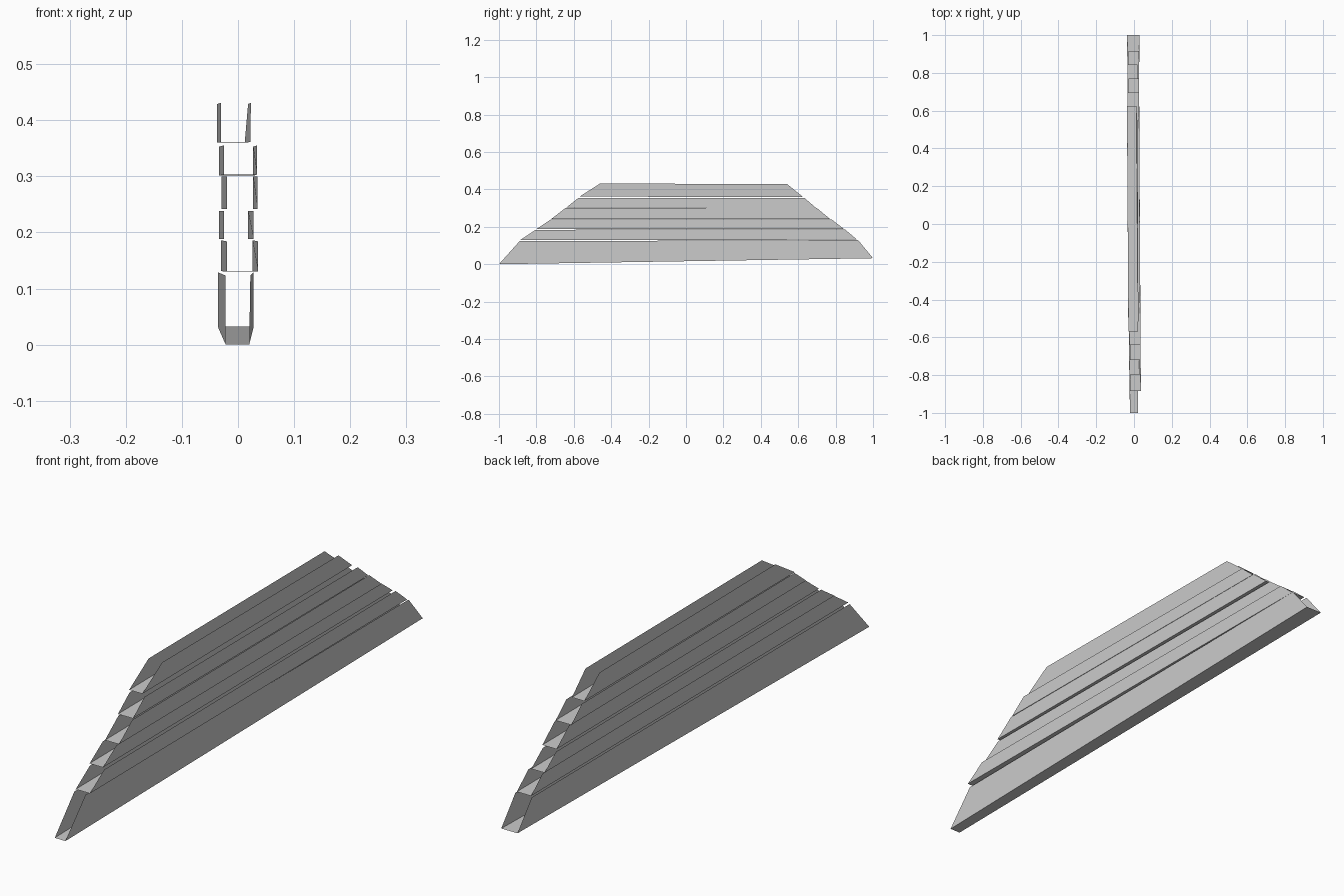
import bpy
import bmesh

cube = bpy.data.objects.get("Cube")
if cube:
    bpy.data.objects.remove(cube, do_unlink=True)

# Plain grey sheet material
grey = bpy.data.materials.new("light grey")
grey.use_nodes = True
colour = (0.6, 0.6, 0.6, 1)
grey.diffuse_color = colour
grey.node_tree.nodes["Principled BSDF"].inputs["Base Color"].default_value = colour


def channel(name, front, back):
    """Thin open-topped trough between two U-shaped end sections.
    Each end: (left x, right x, low y, low z, high y, high z, high right x)."""
    bm = bmesh.new()

    def section(x0, x1, y0, z0, y1, z1, x1_top):
        points = [(x0, y1, z1), (x0, y0, z0), (x1, y0, z0), (x1_top, y1, z1)]
        return [bm.verts.new(p) for p in points]

    a, b = section(*front), section(*back)
    for i in range(3):
        bm.faces.new((a[i], a[i + 1], b[i + 1], b[i]))
    # Outward is away from the trough's hollow
    bm.normal_update()
    if bm.faces[:][1].normal.z > 0:
        bmesh.ops.reverse_faces(bm, faces=bm.faces[:])
    mesh = bpy.data.meshes.new(name)
    bm.to_mesh(mesh)
    bm.free()
    mesh.materials.append(grey)
    bpy.context.collection.objects.link(bpy.data.objects.new(name, mesh))


# Stacked tiers, from the deep keel channel up to the rim
channel("keel_channel", (-.022, .02, -1, 0, -.89, .123, .022),
        (-.036, .028, 1, .032, .92, .129, .028))
channel("second_channel", (-.02, .036, -.885, .13, -.805, .184, .036),
        (-.03, .026, .915, .131, .85, .186, .026))
channel("third_channel", (-.025, .028, -.80, .188, -.725, .238, .028),
        (-.034, .018, .845, .188, .78, .238, .018))
channel("fourth_channel", (-.02, .035, -.72, .242, -.645, .300, .035),
        (-.029, .027, .77, .242, .70, .300, .027))
channel("fifth_channel", (-.025, .034, -.64, .303, -.575, .355, .034),
        (-.034, .027, .695, .301, .635, .353, .027))
channel("top_channel", (-.03, .022, -.57, .361, -.46, .431, .023),
        (-.037, .012, .625, .360, .54, .429, .018))
